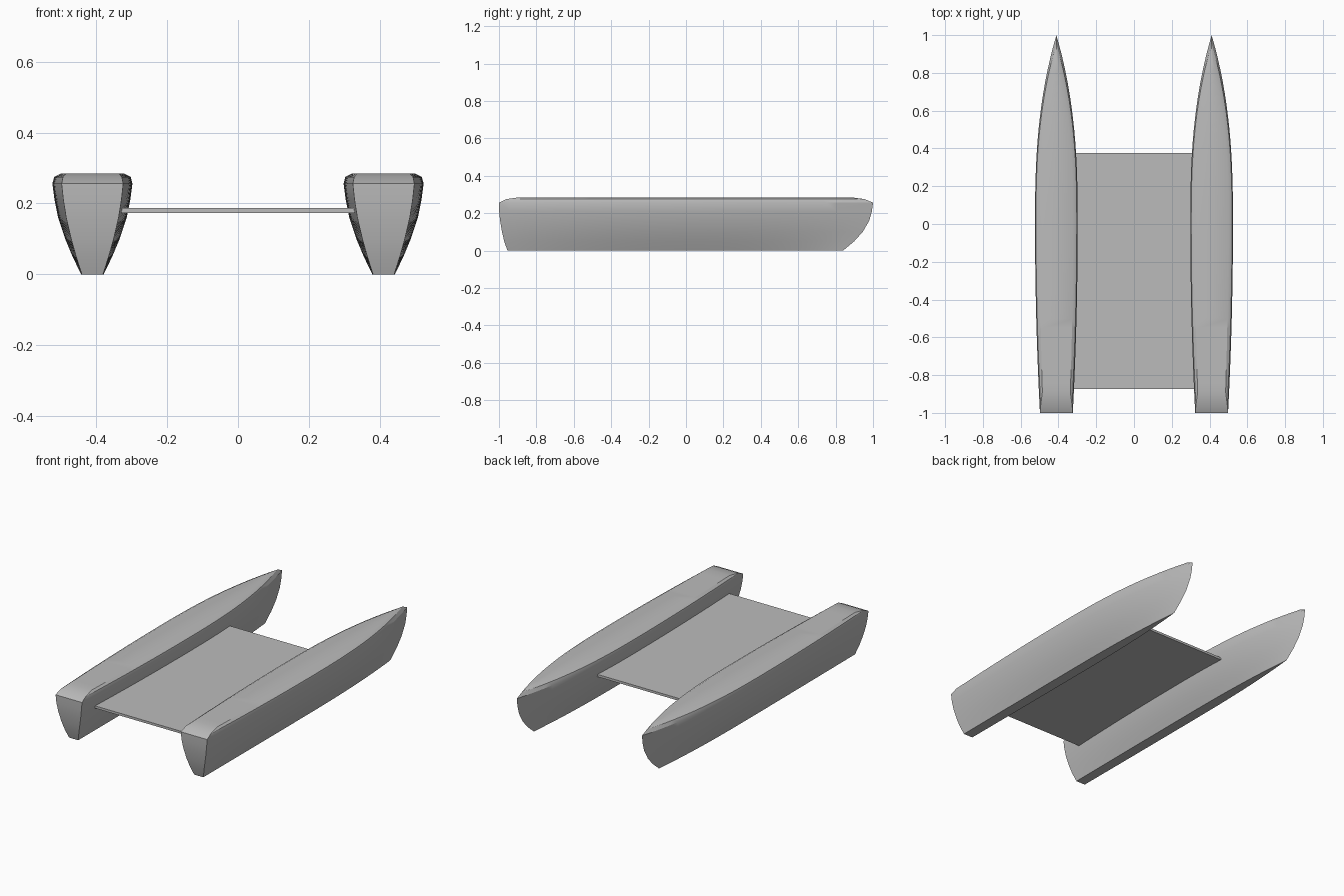
import bpy
import bmesh

cube = bpy.data.objects.get("Cube")
if cube:
    bpy.data.objects.remove(cube)

grey = bpy.data.materials.new("light grey")
grey.use_nodes = True
colour = (0.5, 0.5, 0.5, 1)
grey.diffuse_color = colour
grey.node_tree.nodes["Principled BSDF"].inputs["Base Color"].default_value = colour

# Hull levels: height, stern y, bow y, half width amidships, half width at stern
LEVELS = [
    (0, -0.955, 0.84, 0.032, 0.03),
    (0.05, -0.972, 0.90, 0.056, 0.046),
    (0.10, -0.984, 0.945, 0.077, 0.06),
    (0.16, -0.994, 0.98, 0.097, 0.074),
    (0.21, -0.999, 0.994, 0.107, 0.082),
    (0.256, -1, 1, 0.113, 0.087),
    (0.275, -0.96, 0.955, 0.108, 0.083),
    (0.285, -0.89, 0.88, 0.088, 0.074),
]
STATIONS = 32
HULL_X = 0.411


def add_object(name, bm):
    bmesh.ops.recalc_face_normals(bm, faces=bm.faces)
    mesh = bpy.data.meshes.new(name)
    bm.to_mesh(mesh)
    bm.free()
    mesh.materials.append(grey)
    obj = bpy.data.objects.new(name, mesh)
    bpy.context.collection.objects.link(obj)
    return obj


def half_width(t, mid, stern):
    """Full at the middle, squared off aft, pointed at the bow."""
    if t < 0:
        return stern + (mid - stern) * (1 - t * t)
    return mid * (1 - t ** 2.6)


def make_hull(name, x):
    bm = bmesh.new()
    rings = []
    for i in range(STATIONS + 1):
        t = 2 * i / STATIONS - 1
        sides = []
        for sign in (-1, 1):
            sides.append([
                bm.verts.new((x + sign * half_width(t, mid, aft),
                              t * (bow if t > 0 else -stern), z))
                for z, stern, bow, mid, aft in LEVELS])
        # Closed section: up one side, down the other
        rings.append(sides[0] + sides[1][::-1])
    count = len(rings[0])
    for a, b in zip(rings, rings[1:]):
        for j in range(count):
            k = (j + 1) % count
            bm.faces.new((a[j], a[k], b[k], b[j]))
    # Transom and its sloping top
    first = rings[0]
    for j in range(len(LEVELS) - 1):
        bm.faces.new((first[j], first[j + 1], first[-j - 2], first[-j - 1]))
    bmesh.ops.remove_doubles(bm, verts=bm.verts, dist=0.0001)
    bmesh.ops.dissolve_degenerate(bm, edges=bm.edges, dist=0.0001)
    obj = add_object(name, bm)
    bpy.ops.object.select_all(action="DESELECT")
    obj.select_set(True)
    bpy.context.view_layer.objects.active = obj
    bpy.ops.object.shade_smooth_by_angle(angle=0.52)


make_hull("left_hull", HULL_X)
make_hull("right_hull", -HULL_X)

# Flat platform between the hulls
bm = bmesh.new()
bmesh.ops.create_cube(bm, size=1)
bmesh.ops.scale(bm, vec=(0.67, 1.25, 0.014), verts=bm.verts)
bmesh.ops.translate(bm, vec=(0, -0.248, 0.18), verts=bm.verts)
add_object("platform", bm)
